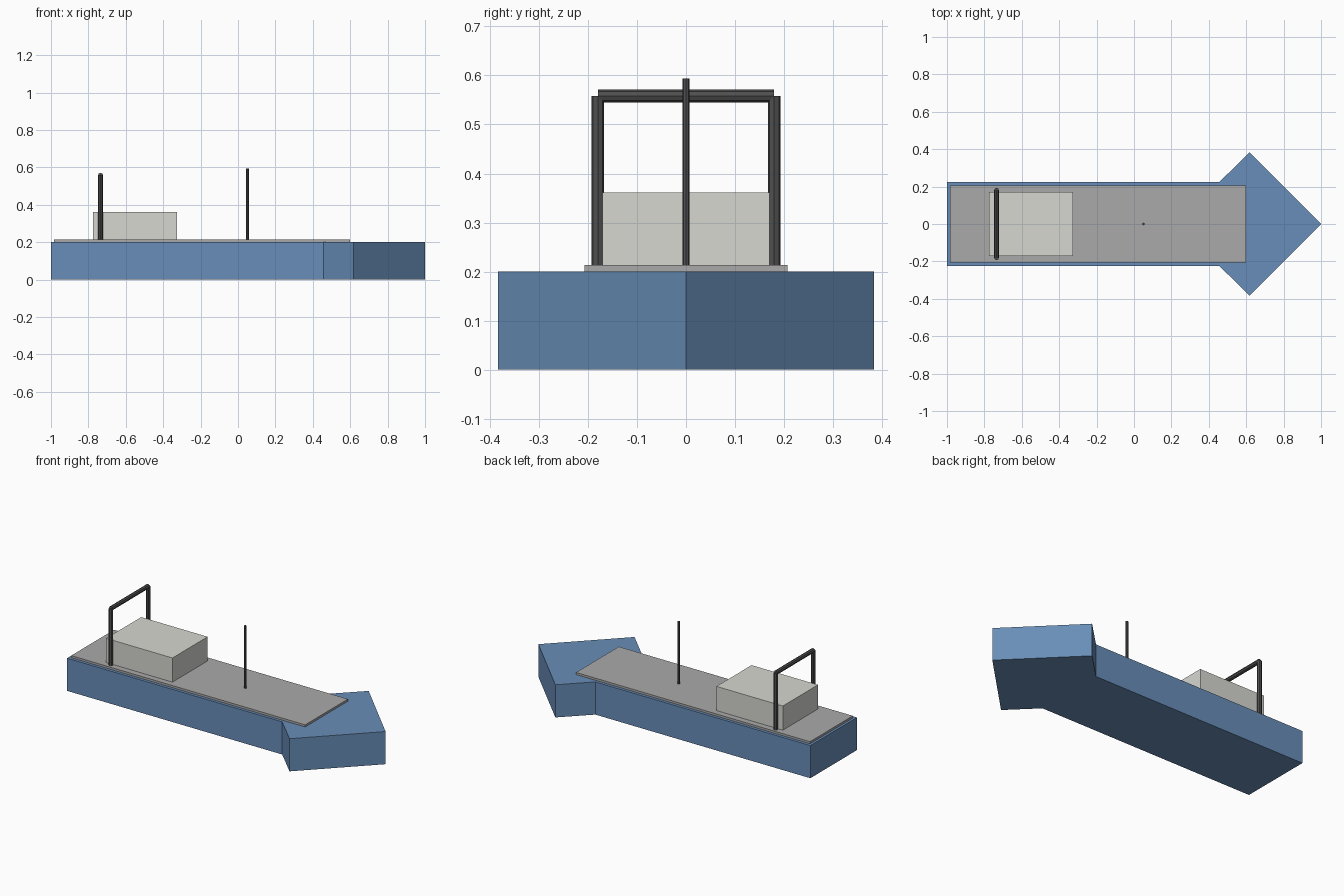
import bpy, bmesh, math
from mathutils import Vector

if "Cube" in bpy.data.objects:
    bpy.data.objects.remove(bpy.data.objects["Cube"])


def material(name, rgb):
    m = bpy.data.materials.new(name)
    m.diffuse_color = (*rgb, 1.0)
    m.use_nodes = True
    m.node_tree.nodes["Principled BSDF"].inputs["Base Color"].default_value = m.diffuse_color
    return m


BLUE = material("hull_blue", (0.14, 0.27, 0.48))
GREY = material("deck_grey", (0.40, 0.40, 0.40))
CREAM = material("cabin_off_white", (0.68, 0.68, 0.64))
DARK = material("dark_metal", (0.08, 0.08, 0.08))


def prism(name, outline, z0, z1, mat):
    """Extrude a flat outline from z0 up to z1."""
    bm = bmesh.new()
    base = bm.faces.new([bm.verts.new((x, y, z0)) for x, y in outline])
    ext = bmesh.ops.extrude_face_region(bm, geom=[base])
    top = [v for v in ext["geom"] if isinstance(v, bmesh.types.BMVert)]
    bmesh.ops.translate(bm, verts=top, vec=(0, 0, z1 - z0))
    bmesh.ops.recalc_face_normals(bm, faces=bm.faces)
    me = bpy.data.meshes.new(name)
    bm.to_mesh(me)
    bm.free()
    ob = bpy.data.objects.new(name, me)
    bpy.context.collection.objects.link(ob)
    me.materials.append(mat)
    return ob


def block(name, x0, x1, half_y, z0, z1, mat):
    return prism(name, [(x0, -half_y), (x1, -half_y), (x1, half_y), (x0, half_y)], z0, z1, mat)


def rod(name, a, b, radius, mat, sides=8):
    """Faceted round bar between two points."""
    a, b = Vector(a), Vector(b)
    d = b - a
    bpy.ops.mesh.primitive_cylinder_add(vertices=sides, radius=radius, depth=d.length,
                                        location=(a + b) / 2,
                                        rotation=d.to_track_quat('Z', 'Y').to_euler())
    ob = bpy.context.object
    ob.name = name
    ob.data.materials.append(mat)
    return ob


# Hull with arrow-shaped bow
half = [(-1.0, 0.225), (0.457, 0.225), (0.617, 0.383)]
outline = [(x, -y) for x, y in half] + [(1.0, 0.0)] + half[::-1]
prism("hull", outline, 0.0, 0.2, BLUE)

# Deck plate and cabin
block("deck", -0.985, 0.6, 0.207, 0.2, 0.213, GREY)
block("cabin", -0.775, -0.325, 0.17, 0.213, 0.361, CREAM)

# Stern gantry
GX, GY, GZ = -0.735, 0.18, 0.558
for side, label in ((-1, "right"), (1, "left")):
    rod("gantry_post_" + label, (GX, side * GY, 0.213), (GX, side * GY, GZ), 0.013, DARK)
rod("gantry_crossbar", (GX, -GY, GZ), (GX, GY, GZ), 0.013, DARK)

# Mast
rod("mast", (0.05, 0, 0.213), (0.05, 0, 0.594), 0.0075, DARK)
